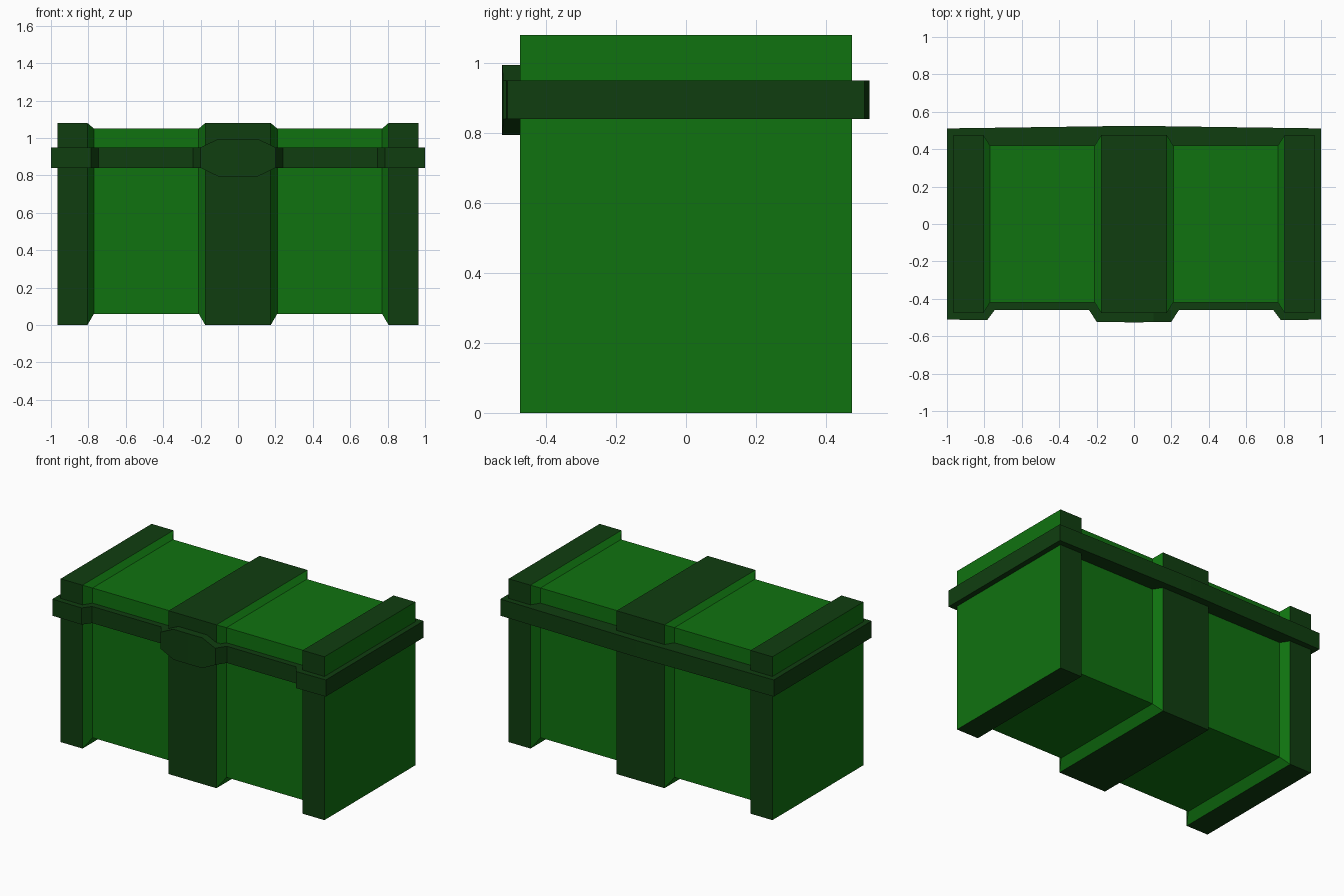
import bpy
import bmesh

cube = bpy.data.objects.get("Cube")
if cube:
    bpy.data.objects.remove(cube, do_unlink=True)


def make_material(name, rgb):
    m = bpy.data.materials.new(name)
    m.use_nodes = True
    m.diffuse_color = (*rgb, 1)
    m.node_tree.nodes["Principled BSDF"].inputs["Base Color"].default_value = (*rgb, 1)
    return m


LIGHT = make_material("bright green", (0.005, 0.168, 0.005))
DARK = make_material("dark green", (0.005, 0.048, 0.005))


def finish(bm, name, mats):
    bmesh.ops.recalc_face_normals(bm, faces=bm.faces)
    me = bpy.data.meshes.new(name)
    bm.to_mesh(me)
    bm.free()
    for m in mats:
        me.materials.append(m)
    ob = bpy.data.objects.new(name, me)
    bpy.context.collection.objects.link(ob)
    return ob


def bow(x):
    """Depth of the slightly bowed rim at a given x."""
    return 0.525 - 0.014 * abs(x)


# Chest body: rectangular rings along x, raised at the bands, sunk at the panels
FULL, SUNK = (0.475, 0.0, 1.08), (0.42, 0.06, 1.05)
half = [(0.175, FULL), (0.21, SUNK), (0.77, SUNK), (0.805, FULL), (0.965, FULL)]
stations = [(-x, s) for x, s in reversed(half)] + half
bm = bmesh.new()
rings = []
for x, (d, lo, hi) in stations:
    rings.append([bm.verts.new((x, y, z))
                  for y, z in ((-d, lo), (d, lo), (d, hi), (-d, hi))])
for k in range(len(rings) - 1):
    band = stations[k][1] is FULL and stations[k + 1][1] is FULL
    for i in range(4):
        j = (i + 1) % 4
        f = bm.faces.new((rings[k][i], rings[k][j], rings[k + 1][j], rings[k + 1][i]))
        f.material_index = 1 if band else 0
for ring in (rings[0], rings[-1]):
    bm.faces.new(ring)
finish(bm, "chest_body", [LIGHT, DARK])

# Rim around the lid seam, notched over the two front panels
right = [(0.0, -bow(0)), (0.2, -bow(0.2)), (0.24, -0.46), (0.745, -0.46),
         (0.785, -bow(0.785)), (1.0, -bow(1)), (1.0, bow(1)), (0.0, bow(0))]
outline = right + [(-x, y) for x, y in reversed(right[1:-1])]
bm = bmesh.new()
face = bm.faces.new([bm.verts.new((x, y, 0.84)) for x, y in outline])
ext = bmesh.ops.extrude_face_region(bm, geom=[face], use_keep_orig=True)
bmesh.ops.translate(bm, vec=(0, 0, 0.11),
                    verts=[g for g in ext["geom"] if isinstance(g, bmesh.types.BMVert)])
finish(bm, "lid_rim", [DARK])

# Octagonal clasp: two mirrored halves meeting at the centre line
profile = [(0, 0.794), (0.105, 0.794), (0.2, 0.84), (0.2, 0.95), (0.105, 0.995), (0, 0.995)]
bm = bmesh.new()
for side in (1, -1):
    front = [bm.verts.new((side * x, -bow(x) - 0.001, z)) for x, z in profile]
    back = [bm.verts.new((side * x, -0.46, z)) for x, z in profile]
    bm.faces.new(front)
    bm.faces.new(back)
    for i in range(len(profile) - 1):
        bm.faces.new((front[i], front[i + 1], back[i + 1], back[i]))
bmesh.ops.remove_doubles(bm, verts=bm.verts, dist=0.0001)
finish(bm, "clasp", [DARK])
